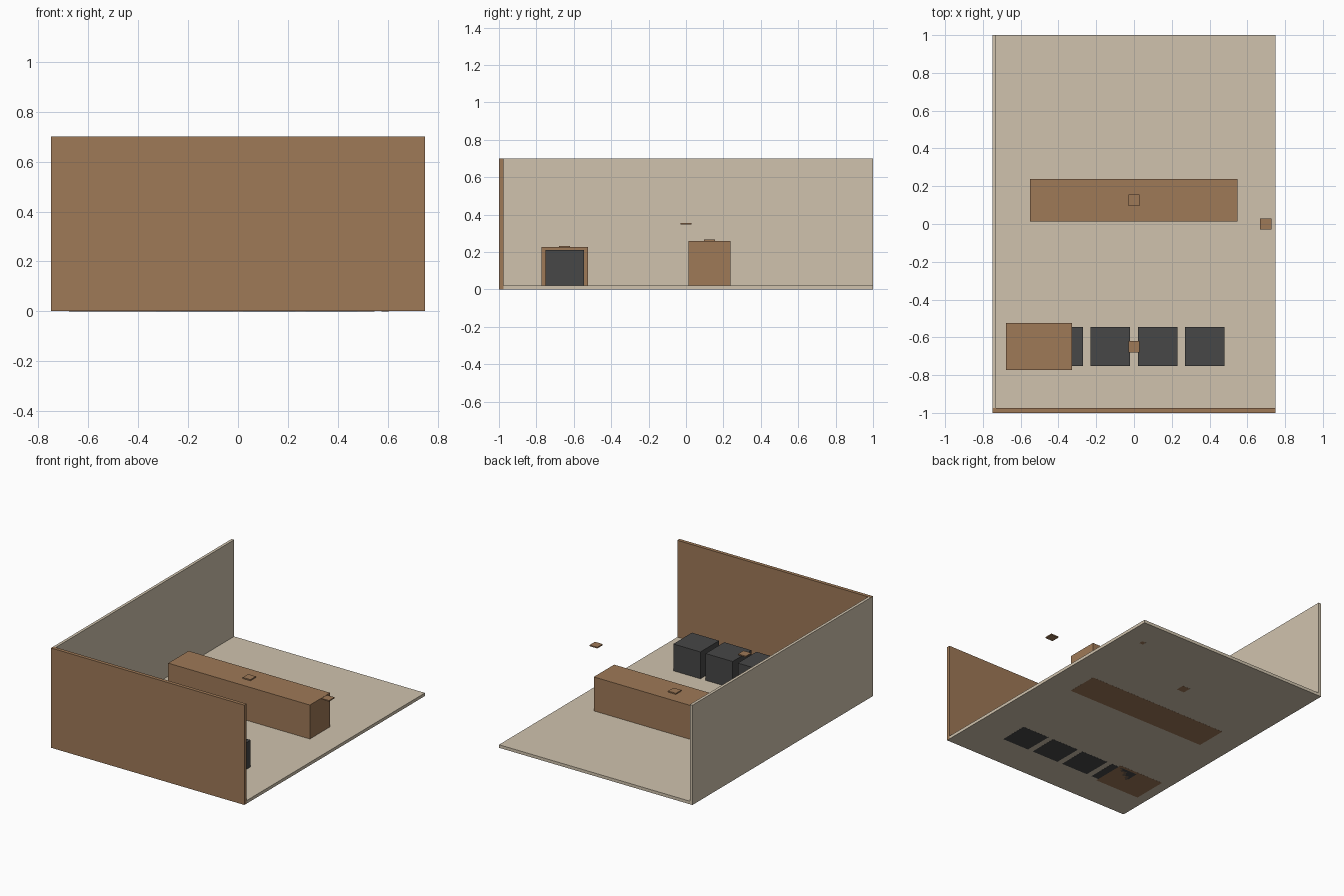
import bpy
from mathutils import Vector

cube = bpy.data.objects.get("Cube")
if cube:
    bpy.data.objects.remove(cube, do_unlink=True)


def material(name, rgb):
    mat = bpy.data.materials.new(name)
    mat.use_nodes = True
    colour = (*rgb, 1.0)
    mat.diffuse_color = colour
    mat.node_tree.nodes["Principled BSDF"].inputs["Base Color"].default_value = colour
    return mat


wood = material("brown wood", (0.345, 0.192, 0.096))
plaster = material("beige plaster", (0.63, 0.545, 0.42))
charcoal = material("charcoal", (0.063, 0.063, 0.063))


def box(name, low, high, mat):
    """Box spanning two opposite corners."""
    low, high = Vector(low), Vector(high)
    bpy.ops.mesh.primitive_cube_add(size=1, location=(low + high) / 2)
    obj = bpy.context.object
    obj.name = name
    for vert in obj.data.vertices:
        vert.co = Vector(c * s for c, s in zip(vert.co, high - low))
    obj.data.materials.append(mat)
    return obj


def plaque(name, x, y, z, size=0.06):
    half = size / 2
    return box(name, (x - half, y - half, z), (x + half, y + half, z + 0.008), wood)


# Room shell, with tiny offsets so that no faces coincide
eps = 0.0005
box("floor", (-0.75, -1 + eps, eps), (0.75 - eps, 1, 0.022), plaster)
box("side_wall", (-0.75, -1 + eps, eps), (-0.73, 1, 0.7 - eps), plaster)
box("front_wall", (-0.75 + eps, -1, 2 * eps), (0.75, -0.975, 0.7), wood)

# Counter and cabinet
box("counter", (-0.55, 0.013, 0), (0.548, 0.238, 0.26), wood)
box("cabinet", (-0.678, -0.773, 0), (-0.328, -0.525, 0.226), wood)

# Row of dark appliances
for i in range(4):
    x = -0.375 + 0.25 * i
    box(f"appliance_{i + 1}", (x - 0.105, -0.752, 0), (x + 0.105, -0.545, 0.21), charcoal)

# Small square plaques
plaque("counter_plaque", 0, 0.125, 0.26)
plaque("appliance_plaque", 0, -0.65, 0.224)
plaque("side_plaque", 0.697, 0, 0.348)
plaque("floor_plaque", 0, 0.5, 0)
plaque("corner_floor_plaque", 0.59, 0.79, 0, 0.03)
